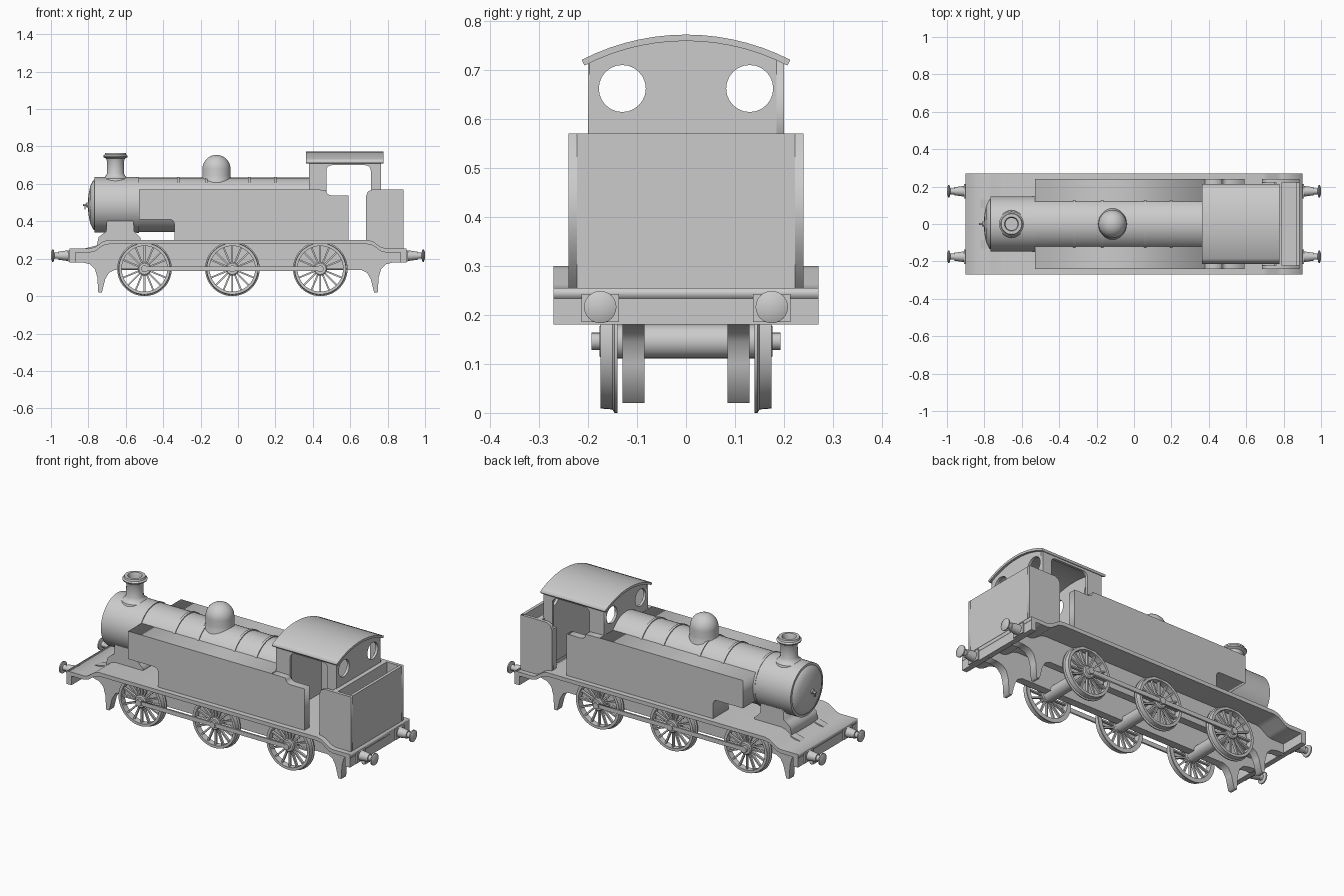
import bpy, bmesh, math
from mathutils import Matrix, Vector

if "Cube" in bpy.data.objects:
    bpy.data.objects.remove(bpy.data.objects["Cube"])

AXES = {'x': Matrix(((0, 0, 1), (1, 0, 0), (0, 1, 0))),
        'y': Matrix(((1, 0, 0), (0, 0, -1), (0, 1, 0))),
        'z': Matrix.Identity(3)}


def finish(bm, name, smooth=False):
    bmesh.ops.remove_doubles(bm, verts=bm.verts, dist=1e-5)
    bmesh.ops.recalc_face_normals(bm, faces=bm.faces)
    me = bpy.data.meshes.new(name)
    bm.to_mesh(me)
    bm.free()
    ob = bpy.data.objects.new(name, me)
    bpy.context.collection.objects.link(ob)
    if smooth:
        bpy.ops.object.select_all(action='DESELECT')
        ob.select_set(True)
        bpy.context.view_layer.objects.active = ob
        bpy.ops.object.shade_smooth_by_angle(angle=math.radians(35))
    return ob


def add_box(bm, x0, x1, y0, y1, z0, z1):
    m = Matrix.Translation(((x0 + x1) / 2, (y0 + y1) / 2, (z0 + z1) / 2))
    m = m @ Matrix.Diagonal((x1 - x0, y1 - y0, z1 - z0, 1))
    bmesh.ops.create_cube(bm, size=1, matrix=m)


def box(name, *b):
    bm = bmesh.new()
    add_box(bm, *b)
    return finish(bm, name)


def add_lathe(bm, prof, axis, at, n=40):
    """Revolve (radius, distance along axis) points; 'y' distances run to -y."""
    rings = []
    for r, t in prof:
        rings.append([bm.verts.new(AXES[axis] @ Vector((r * math.cos(2 * math.pi * i / n),
                      r * math.sin(2 * math.pi * i / n), t)) + Vector(at)) for i in range(n)])
    for a, b in zip(rings, rings[1:]):
        for i in range(n):
            bm.faces.new((a[i], a[(i + 1) % n], b[(i + 1) % n], b[i]))


def lathe(name, prof, axis, at, n=40):
    bm = bmesh.new()
    add_lathe(bm, prof, axis, at, n)
    bmesh.ops.remove_doubles(bm, verts=bm.verts, dist=1e-5)
    return finish(bm, name, True)


def plate(name, loops, lo, hi, axis):
    """Extruded outline with holes: 'y' = xz outline, 'x' = yz outline."""
    cu = bpy.data.curves.new(name, 'CURVE')
    cu.dimensions, cu.fill_mode, cu.extrude = '2D', 'BOTH', (hi - lo) / 2
    for pts in loops:
        sp = cu.splines.new('POLY')
        sp.points.add(len(pts) - 1)
        for p, (a, b) in zip(sp.points, pts):
            p.co = (a, b, 0, 1)
        sp.use_cyclic_u = True
    ob = bpy.data.objects.new(name, cu)
    bpy.context.collection.objects.link(ob)
    off = Vector((0, 0, 0))
    off['xyz'.index(axis)] = (lo + hi) / 2
    ob.matrix_world = Matrix.Translation(off) @ AXES[axis].to_4x4()
    bpy.ops.object.select_all(action='DESELECT')
    ob.select_set(True)
    bpy.context.view_layer.objects.active = ob
    bpy.ops.object.convert(target='MESH')
    return bpy.context.object


def both_sides(name, pts, y0, y1):
    plate("left_" + name, [pts], -y1, -y0, 'y')
    plate("right_" + name, [pts], y0, y1, 'y')


def arc(cx, cz, r, a0, a1, n=6):
    return [(cx + r * math.cos(math.radians(a0 + (a1 - a0) * i / n)),
             cz + r * math.sin(math.radians(a0 + (a1 - a0) * i / n))) for i in range(n + 1)]


# Running plate with dropped ends, and buffer beams
top = [(-.9, .255), (-.79, .255), (-.765, .262), (-.72, .293), (-.69, .3),
       (.69, .3), (.72, .293), (.765, .262), (.79, .255), (.9, .255)]
plate("running_plate", [top + [(x, z - .022) for x, z in reversed(top)]], -.27, .27, 'y')
for n, s in (("front", -1), ("rear", 1)):
    box(n + "_buffer_beam", min(s * .87, s * .9), max(s * .87, s * .9), -.27, .27, .18, .25)

# Main frames with curved guard irons
end = [(-.88, .24), (-.88, .18), (-.83, .18), (-.79, .17), (-.765, .145), (-.752, .1), (-.747, .02),
       (-.728, .02), (-.71, .09), (-.69, .125), (-.66, .14)]
both_sides("frame", [(-.7, .285)] + end + [(-x, z) for x, z in reversed(end)] + [(.7, .285)], .085, .13)

# Spoked wheels, axles, crank pins
WZ, WX = .146, (-.5, -.03, .44)
for i, x in enumerate(WX):
    lathe(f"axle_{i+1}", [(0, -.15), (.035, -.15), (.035, .15), (0, .15)], 'y', (x, 0, WZ), 24)
    for side, s in (("left", 1), ("right", -1)):
        bm = bmesh.new()
        rim = [(.122, .14), (.146, .14), (.146, .146), (.139, .15), (.137, .175), (.122, .175), (.122, .14)]
        add_lathe(bm, [(r, t * s) for r, t in rim], 'y', (x, 0, WZ), 48)
        hub = [(0, .14), (.036, .14), (.036, .172), (.03, .177), (0, .177)]
        add_lathe(bm, [(r, t * s) for r, t in hub], 'y', (x, 0, WZ), 24)
        for k in range(16):
            before = set(bm.verts)
            add_box(bm, .03, .125, -s * .158 - .007, -s * .158 + .007, -.0045, .0045)
            new = [v for v in bm.verts if v not in before]
            m = Matrix.Translation((x, 0, WZ)) @ Matrix.Rotation(2 * math.pi * k / 16, 4, 'Y')
            bmesh.ops.transform(bm, matrix=m, verts=new)
        finish(bm, f"{side}_wheel_{i+1}", True)
        lathe(f"{side}_crank_pin_{i+1}", [(0, s * .17), (.018, s * .17), (.018, s * .193), (0, s * .193)],
              'y', (x, 0, WZ), 16)
both_sides("coupling_rod", [(WX[0], WZ - .012), (WX[2], WZ - .012), (WX[2], WZ + .012), (WX[0], WZ + .012)],
           .178, .188)

# Boiler, smokebox with domed door, and bands
BZ, BR = .488, .145
lathe("boiler", [(0, -.54), (BR, -.54), (BR, .385), (0, .385)], 'x', (0, 0, BZ), 48)
lathe("smokebox", [(0, -.803), (.05, -.8), (.1, -.79), (.13, -.775), (.135, -.768), (.148, -.768),
                   (.148, -.53), (0, -.53)], 'x', (0, 0, BZ), 48)
lathe("door_handle", [(0, -.828), (.005, -.828), (.006, -.812), (.013, -.81), (.013, -.795), (0, -.795)],
      'x', (0, 0, BZ), 12)
box("door_handle_bar", -.822, -.816, -.004, .004, BZ - .025, BZ + .004)
for i, x in enumerate((-.535, -.32, -.17, .06, .2)):
    lathe(f"boiler_band_{i+1}", [(.14, x - .007), (.15, x - .007), (.15, x + .007), (.14, x + .007)],
          'x', (0, 0, BZ), 48)
plate("smokebox_saddle", [[(-.76, .25), (-.745, .315), (-.725, .332), (-.705, .345), (-.7, .42), (-.56, .42),
                           (-.555, .345), (-.535, .325), (-.52, .31), (-.52, .29), (-.7, .28)]],
      -.12, .12, 'y')

# Chimney and dome
lathe("chimney", [(.075, .612), (.07, .628), (.055, .638), (.046, .655), (.045, .72), (.05, .735), (.064, .743),
                  (.066, .75), (.058, .756), (.055, .766), (.038, .766), (.033, .755), (.033, .66), (0, .66)],
      'z', (-.655, 0, 0))
lathe("dome", [(.085, .6), (.077, .63), (.075, .645), (.075, .68)]
      + arc(0, .68, .075, 0, 90, 10)[1:], 'z', (-.115, 0, 0))

# Side tanks with front notch
both_sides("side_tank", [(-.53, .57), (-.53, .41)] + arc(-.365, .385, .025, 90, 0, 4)
           + [(-.34, .295), (.38, .295), (.38, .57)], .1, .24)

# Cab: lower side sheets, upper sides with opening, end walls, roof
both_sides("cab_lower_side", [(.38, .295), (.59, .295), (.59, .538)] + [(.5, .538)]
           + arc(.5, .568, .03, 270, 180, 4) + [(.38, .57)], .195, .24)
both_sides("cab_upper_side", [(.38, .725), (.38, .5), (.472, .5)] + arc(.502, .67, .03, 180, 90, 5)
           + arc(.68, .67, .03, 90, 0, 5) + [(.71, .5), (.765, .5), (.765, .725)], .185, .2)
R, RC = .466, .772 - .466
wall = [(-.2, .29), (.2, .29)] + arc(0, RC, R - .008, 64.5, 115.5, 12)
windows = [arc(y, .662, .048, 0, 345, 23) for y in (-.13, .13)]
plate("cab_front_wall", [wall] + windows, .38, .395, 'x')
plate("cab_rear_wall", [wall] + windows, .75, .765, 'x')
plate("cab_roof", [arc(0, RC, R, 62.8, 117.2, 14) + arc(0, RC, R - .013, 117.2, 62.8, 14)], .364, .778, 'x')

# Open coal bunker
both_sides("bunker_side", [(.685, .295), (.72, .29), (.77, .255), (.885, .25), (.885, .57), (.72, .57),
                           (.695, .56), (.685, .535)], .222, .24)
for n, s in (("left", -1), ("right", 1)):
    box(n + "_bunker_ledge", .685, .75, min(s * .195, s * .223), max(s * .195, s * .223), .29, .535)
box("bunker_front", .76, .79, -.224, .224, .25, .57)
box("bunker_back", .868, .885, -.224, .224, .25, .57)
box("bunker_floor", .78, .875, -.224, .224, .25, .4)

# Buffers
for en, sx in (("front", -1), ("rear", 1)):
    for sn, y in (("left", -.175), ("right", .175)):
        box(f"{en}_{sn}_buffer_base", min(sx * .895, sx * .908), max(sx * .895, sx * .908),
            y - .038, y + .038, .185, .243)
        prof = [(0, .9), (.028, .9), (.027, .92), (.022, .955), (.022, .96), (.016, .96), (.016, .982),
                (.033, .986), (.033, .993), (.02, .999), (0, 1.0)]
        lathe(f"{en}_{sn}_buffer", [(r, sx * t) for r, t in prof], 'x', (0, y, .216), 24)
